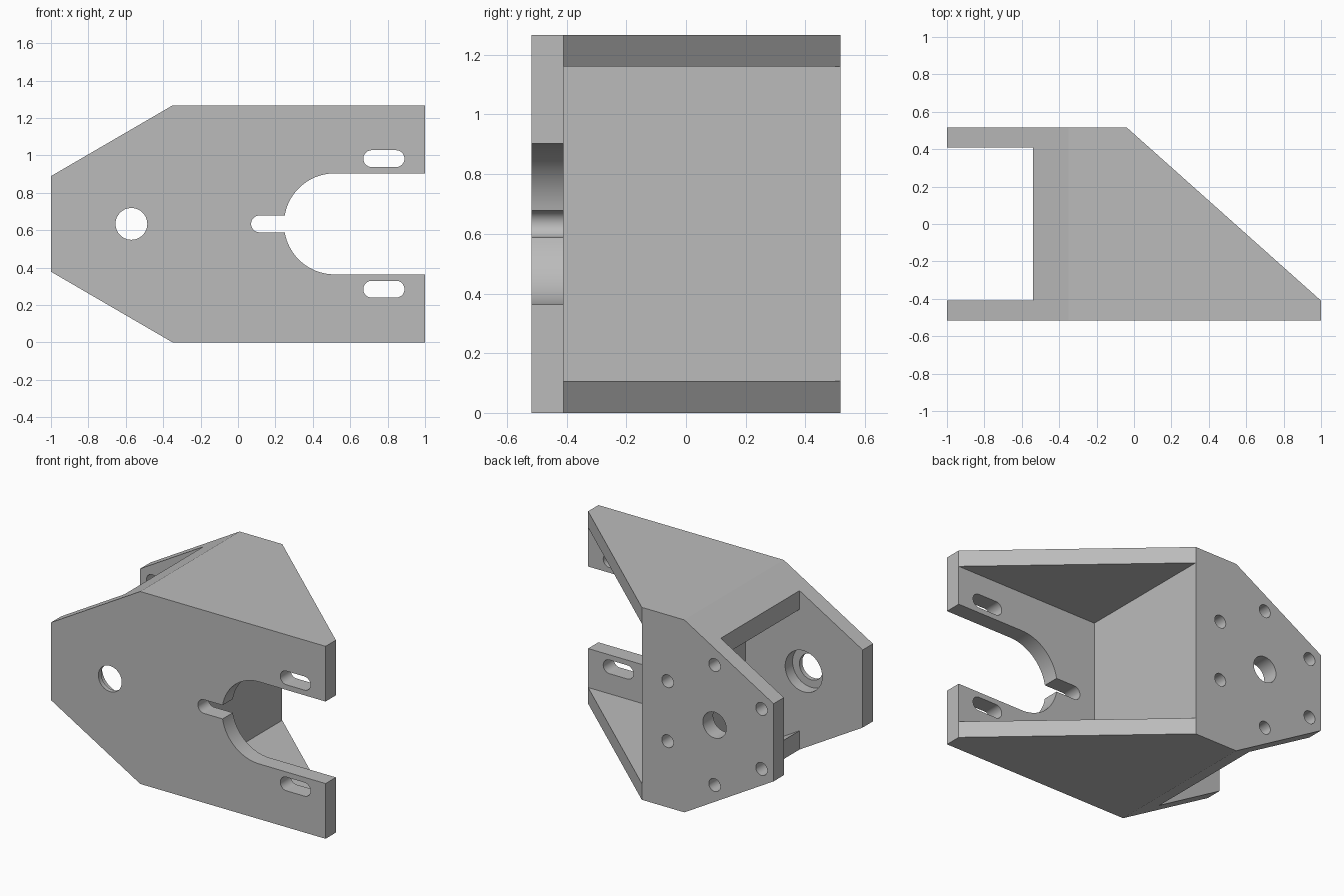
import bpy, bmesh, math
from mathutils import Vector

if "Cube" in bpy.data.objects:
    bpy.data.objects.remove(bpy.data.objects["Cube"])

T = 0.107                      # plate thickness
H, MID = 1.267, 0.6335         # height, mid height
FRONT, BACK = -0.517, 0.517
RIGHT = -0.04                  # right edge of back plate and web
HOLE_X = -0.57

grey = bpy.data.materials.new("grey")
grey.diffuse_color = (0.5, 0.5, 0.5, 1)
grey.use_nodes = True
grey.node_tree.nodes["Principled BSDF"].inputs["Base Color"].default_value = grey.diffuse_color


def prism(name, pts, lo, hi, axis='Y'):
    """Extrude an outline: (x, z) pairs along Y or (x, y) pairs along Z."""
    bm = bmesh.new()
    place = (lambda p, h: (p[0], h, p[1])) if axis == 'Y' else (lambda p, h: (p[0], p[1], h))
    a = [bm.verts.new(place(p, lo)) for p in pts]
    b = [bm.verts.new(place(p, hi)) for p in pts]
    bm.faces.new(a)
    bm.faces.new(b[::-1])
    n = len(pts)
    for i in range(n):
        bm.faces.new((a[i], b[i], b[(i + 1) % n], a[(i + 1) % n]))
    bmesh.ops.recalc_face_normals(bm, faces=bm.faces)
    me = bpy.data.meshes.new(name)
    bm.to_mesh(me)
    bm.free()
    me.materials.append(grey)
    ob = bpy.data.objects.new(name, me)
    bpy.context.collection.objects.link(ob)
    return ob


def combine(ob, other, op):
    """Apply a boolean and remove the second object."""
    mod = ob.modifiers.new(op, 'BOOLEAN')
    mod.operation, mod.object, mod.solver = op, other, 'EXACT'
    bpy.context.view_layer.objects.active = ob
    bpy.ops.object.modifier_apply(modifier=mod.name)
    bpy.data.objects.remove(other, do_unlink=True)


def arc(cx, cz, r, a0, a1, n=24):
    return [(cx + r * math.cos(math.radians(a0 + (a1 - a0) * i / n)),
             cz + r * math.sin(math.radians(a0 + (a1 - a0) * i / n))) for i in range(n + 1)]


def drill(ob, cx, cz, r, lo, hi):
    combine(ob, prism("drill", arc(cx, cz, r, 0, 360, 48)[:-1], lo, hi), 'DIFFERENCE')


def mirrored(pts):
    return [(x, H - z) for x, z in pts]


# Front plate: tapered left end, open mouth on the right
mouth_r = 0.27
upper = [(1, MID + mouth_r)] + arc(0.516, MID, mouth_r, 90, 170.4)
upper += arc(0.115, MID, 0.045, 90, 180, 10)
mouth = upper + mirrored(upper)[::-1][1:]
front = prism("bracket", [(1, 0), (1, H)][1:] + mouth +
              [(1, 0), (-0.35, 0), (-1, 0.378), (-1, H - 0.378), (-0.35, H)], FRONT, FRONT + T)
for z in (MID - 0.349, MID + 0.349):       # long mounting slots
    slot = arc(0.845, z, 0.045, -90, 90) + arc(0.715, z, 0.045, 90, 270)
    combine(front, prism("slot", slot, -0.7, -0.3), 'DIFFERENCE')

# Back plate: same taper, ends at the web
back = prism("back_plate", [(RIGHT, 0), (RIGHT, H), (-0.35, H), (-1, H - 0.378),
                            (-1, 0.378), (-0.35, 0)], BACK - T, BACK)

# Top and bottom walls: bent strips trimmed to a slanted plan
k = T * math.tan(math.radians(15))         # inner bend shift
rise = 0.19 * 0.378 / 0.65
drop = T / math.cos(math.radians(30.2))
strip = [(1.1, 0), (1.1, T), (-0.35 + k, T), (-0.54, rise + drop), (-0.54, rise), (-0.35, 0)]
plan = [(-0.54, FRONT + T), (1, FRONT + T), (RIGHT, BACK), (RIGHT, BACK - T), (-0.54, BACK - T)]
walls = []
for name, outline in (("bottom_wall", strip), ("top_wall", mirrored(strip))):
    wall = prism(name, outline, -0.7, 0.7)
    combine(wall, prism("trim", plan, -0.5, 2, 'Z'), 'INTERSECT')
    walls.append(wall)

# Web between the plates
web = prism("web", [(RIGHT - T, T), (RIGHT, T), (RIGHT, H - T), (RIGHT - T, H - T)],
            FRONT + T, BACK - T)

# Weld the parts into one body
for part in (walls[0], walls[1], web, back):
    combine(front, part, 'UNION')

# Shaft hole through both plates, recess inside the front plate, ring of bolt holes
drill(front, HOLE_X, MID, 0.085, -0.7, 0.7)
drill(front, HOLE_X, MID, 0.135, FRONT + 0.03, FRONT + T + 0.04)
for i in range(6):
    a = math.radians(30 + 60 * i)
    drill(front, HOLE_X + 0.395 * math.cos(a), MID + 0.395 * math.sin(a), 0.042, 0.39, 0.6)

front.select_set(True)
bpy.context.view_layer.objects.active = front
bpy.ops.object.shade_smooth_by_angle(angle=math.radians(25))
